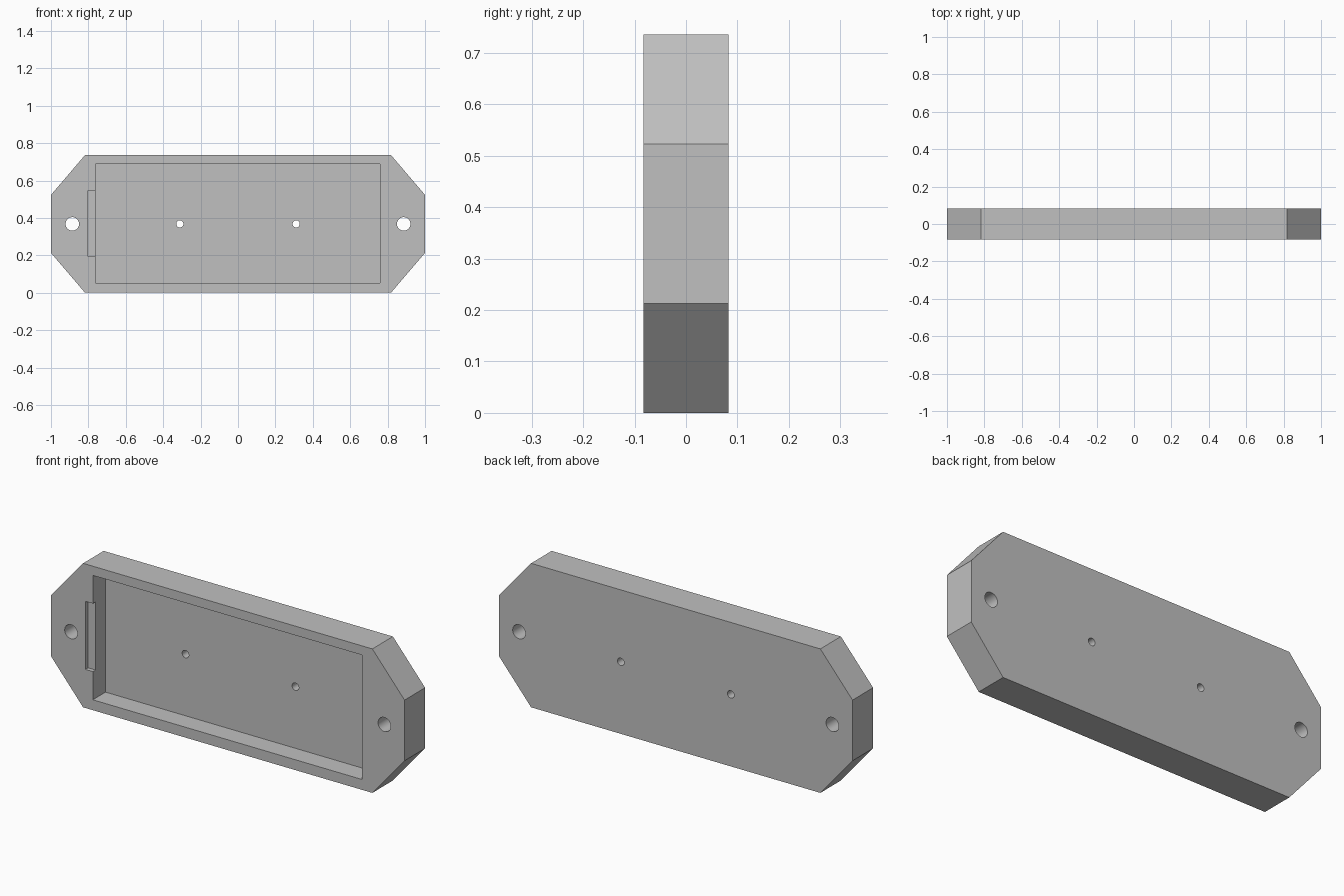
import bpy
import bmesh
import math
from mathutils import Matrix

cube = bpy.data.objects.get("Cube")
if cube:
    bpy.data.objects.remove(cube, do_unlink=True)

HEIGHT = 0.736
HALF_DEPTH = 0.083
MID = HEIGHT / 2

grey = bpy.data.materials.new("plain grey")
grey.use_nodes = True
colour = (0.53, 0.53, 0.53, 1)
grey.diffuse_color = colour
grey.node_tree.nodes["Principled BSDF"].inputs["Base Color"].default_value = colour


def make_object(name, bm):
    bmesh.ops.recalc_face_normals(bm, faces=bm.faces)
    mesh = bpy.data.meshes.new(name)
    bm.to_mesh(mesh)
    bm.free()
    mesh.materials.append(grey)
    obj = bpy.data.objects.new(name, mesh)
    bpy.context.collection.objects.link(obj)
    return obj


def prism(name, profile, y0, y1):
    """Extrude an x-z outline from y0 to y1."""
    bm = bmesh.new()
    face = bm.faces.new([bm.verts.new((x, y0, z)) for x, z in profile])
    result = bmesh.ops.extrude_face_region(bm, geom=[face])
    verts = [v for v in result["geom"] if isinstance(v, bmesh.types.BMVert)]
    bmesh.ops.translate(bm, verts=verts, vec=(0, y1 - y0, 0))
    return make_object(name, bm)


def box(name, x0, x1, z0, z1, y0, y1):
    return prism(name, [(x0, z0), (x1, z0), (x1, z1), (x0, z1)], y0, y1)


def drill(name, x, radius):
    bm = bmesh.new()
    place = Matrix.Translation((x, 0, MID)) @ Matrix.Rotation(math.pi / 2, 4, "X")
    bmesh.ops.create_cone(bm, cap_ends=True, segments=48, radius1=radius,
                          radius2=radius, depth=0.5, matrix=place)
    return make_object(name, bm)


# Plate with four chamfered corners
corner = [(1, 0.213), (1, HEIGHT - 0.213), (0.818, HEIGHT)]
outline = [(0.818, 0)] + corner
outline += [(-x, z) for x, z in reversed(outline)]
plate = prism("mounting_plate", outline, -HALF_DEPTH, HALF_DEPTH)

# Front pocket, shallow side notch and through holes
front = -HALF_DEPTH - 0.1
cutters = [
    box("pocket_cutter", -0.763, 0.76, 0.053, 0.689, front, 0.02),
    box("notch_cutter", -0.805, -0.7, 0.197, 0.545, front, -HALF_DEPTH + 0.022),
]
for side in (-1, 1):
    cutters.append(drill("mounting_hole_cutter", side * 0.886, 0.036))
    cutters.append(drill("pocket_hole_cutter", side * 0.311, 0.019))

for cutter in cutters:
    cutter.hide_render = True
    mod = plate.modifiers.new(cutter.name, "BOOLEAN")
    mod.operation = "DIFFERENCE"
    mod.solver = "EXACT"
    mod.object = cutter

# Bake the cuts and discard the cutters
graph = bpy.context.evaluated_depsgraph_get()
baked = bpy.data.meshes.new_from_object(plate.evaluated_get(graph))
plate.modifiers.clear()
plate.data = baked
for cutter in cutters:
    bpy.data.objects.remove(cutter, do_unlink=True)

# Smooth hole walls, sharp edges elsewhere
bpy.ops.object.select_all(action="DESELECT")
plate.select_set(True)
bpy.context.view_layer.objects.active = plate
bpy.ops.object.shade_smooth_by_angle(angle=math.radians(30))
